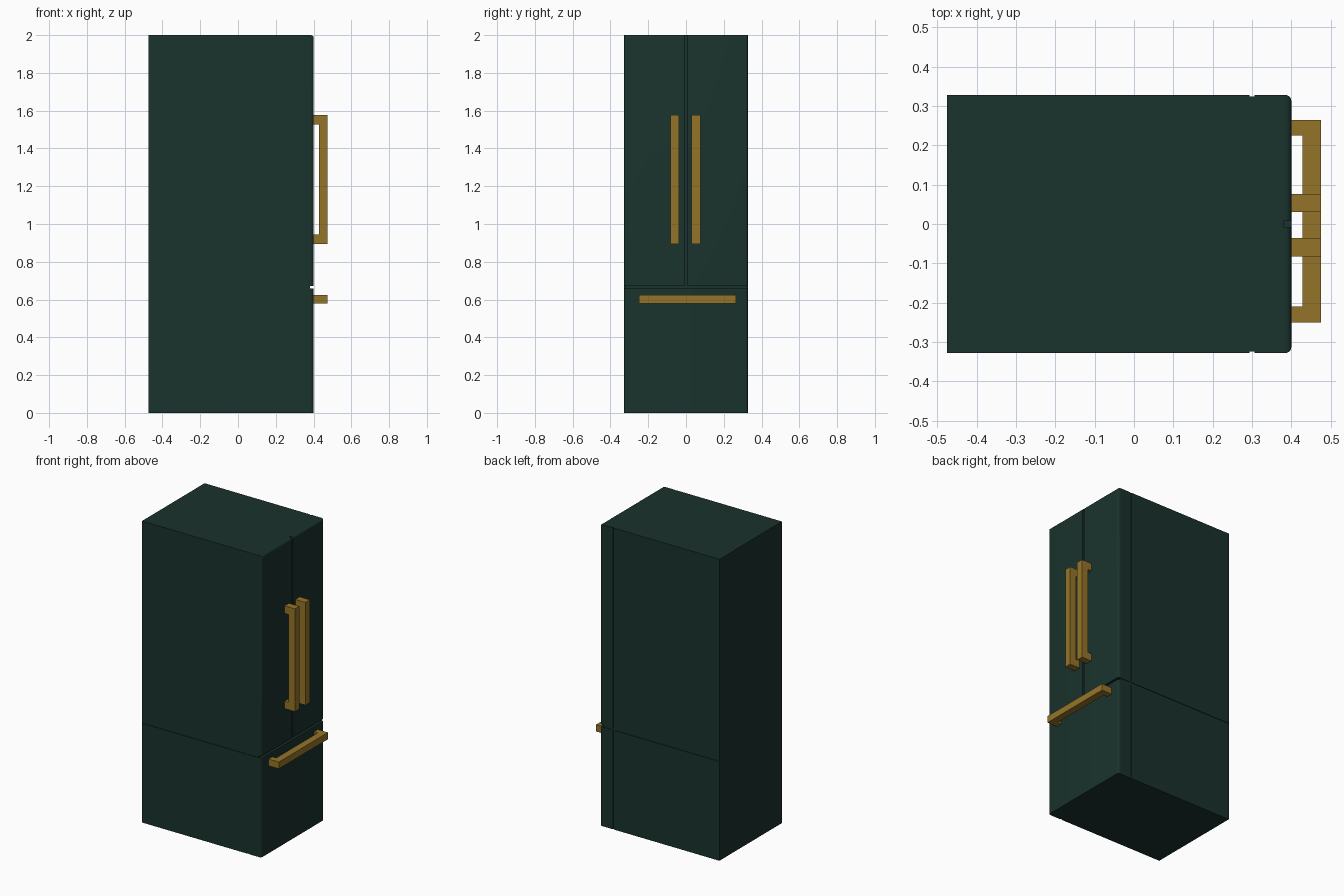
import bpy, bmesh

if "Cube" in bpy.data.objects:
    bpy.data.objects.remove(bpy.data.objects["Cube"])

def material(name, rgb):
    m = bpy.data.materials.new(name)
    m.diffuse_color = (*rgb, 1)
    m.use_nodes = True
    m.node_tree.nodes["Principled BSDF"].inputs["Base Color"].default_value = m.diffuse_color
    return m

GREEN = material("green_enamel", (0.010, 0.032, 0.026))
BRASS = material("brass", (0.30, 0.175, 0.022))
X0, XD, X1 = -0.475, 0.38, 0.40      # back, door back, door front
W, H = 0.328, 2.0                    # half width, height
GAP0, GAP1 = 0.658, 0.672            # gap between doors and drawer

def finish(name, bm, mat):
    bmesh.ops.recalc_face_normals(bm, faces=bm.faces)
    me = bpy.data.meshes.new(name)
    bm.to_mesh(me)
    bm.free()
    ob = bpy.data.objects.new(name, me)
    bpy.context.collection.objects.link(ob)
    if mat:
        me.materials.append(mat)
    return ob

def add_box(bm, lo, hi):
    vs = bmesh.ops.create_cube(bm, size=1)["verts"]
    for v in vs:
        for i in range(3):
            v.co[i] = hi[i] if v.co[i] > 0 else lo[i]

def front_panel(name, lo, hi):
    # rounds the front edges lying on the outer sides and the top
    bm = bmesh.new()
    add_box(bm, lo, hi)
    def outer(e):
        a, b = (v.co for v in e.verts)
        if min(a.x, b.x) < X1 - 1e-5:
            return False
        side = abs(a.y - b.y) < 1e-5 and abs(abs(a.y) - W) < 1e-5
        top = min(a.z, b.z) > H - 1e-5
        return side or top
    edges = [e for e in bm.edges if outer(e)]
    bmesh.ops.bevel(bm, geom=edges, offset=0.015, segments=4,
                    profile=0.5, affect='EDGES')
    ob = finish(name, bm, GREEN)
    bpy.context.view_layer.objects.active = ob
    ob.select_set(True)
    bpy.ops.object.shade_smooth_by_angle()
    ob.select_set(False)

def handle(name, along, a, b, c0, c1, leg):
    # U-shaped profile in (x, along), extruded across from c0 to c1
    xi, xo = 0.428, 0.475
    prof = [(X1, a), (xo, a), (xo, b), (X1, b),
            (X1, b - leg), (xi, b - leg), (xi, a + leg), (X1, a + leg)]
    put = (lambda x, t, c: (x, c, t)) if along == "z" else (lambda x, t, c: (x, t, c))
    bm = bmesh.new()
    f = bm.faces.new([bm.verts.new(put(x, t, c0)) for x, t in prof])
    new = bmesh.ops.extrude_face_region(bm, geom=[f])["geom"]
    for v in new:
        if isinstance(v, bmesh.types.BMVert):
            v.co[1 if along == "z" else 2] = c1
    finish(name, bm, BRASS)

# cabinet with shallow seams cut into both sides
bm = bmesh.new()
add_box(bm, (X0, -W, 0), (XD, W, H))
cabinet = finish("cabinet", bm, GREEN)
seams = {"upright": ((0.294, -0.1), (0.306, H + 0.1)),
         "level": ((X0 + 0.002, GAP0), (XD + 0.1, GAP1))}
for name, ((xa, za), (xb, zb)) in seams.items():
    bm = bmesh.new()
    for s in (-1, 1):
        ys = sorted((s * (W - 0.004), s * (W + 0.1)))
        add_box(bm, (xa, ys[0], za), (xb, ys[1], zb))
    cutter = finish(name + "_seam_cutter", bm, None)
    cutter.hide_render = True
    cutter.hide_set(True)
    mod = cabinet.modifiers.new(name + "_seam", 'BOOLEAN')
    mod.operation = 'DIFFERENCE'
    mod.solver = 'EXACT'
    mod.object = cutter
bpy.context.view_layer.objects.active = cabinet
cabinet.select_set(True)
for m in list(cabinet.modifiers):
    bpy.ops.object.modifier_apply(modifier=m.name)
cabinet.select_set(False)
for name in seams:
    bpy.data.objects.remove(bpy.data.objects[name + "_seam_cutter"])

# doors and drawer front
front_panel("left_door", (XD, -W, GAP1), (X1, -0.007, H))
front_panel("right_door", (XD, 0.007, GAP1), (X1, W, H))
front_panel("drawer_front", (XD, -W, 0), (X1, W, GAP0))

# handles
handle("left_door_handle", "z", 0.895, 1.577, -0.082, -0.036, 0.05)
handle("right_door_handle", "z", 0.895, 1.577, 0.03, 0.076, 0.05)
handle("drawer_handle", "y", -0.25, 0.265, 0.58, 0.625, 0.04)
